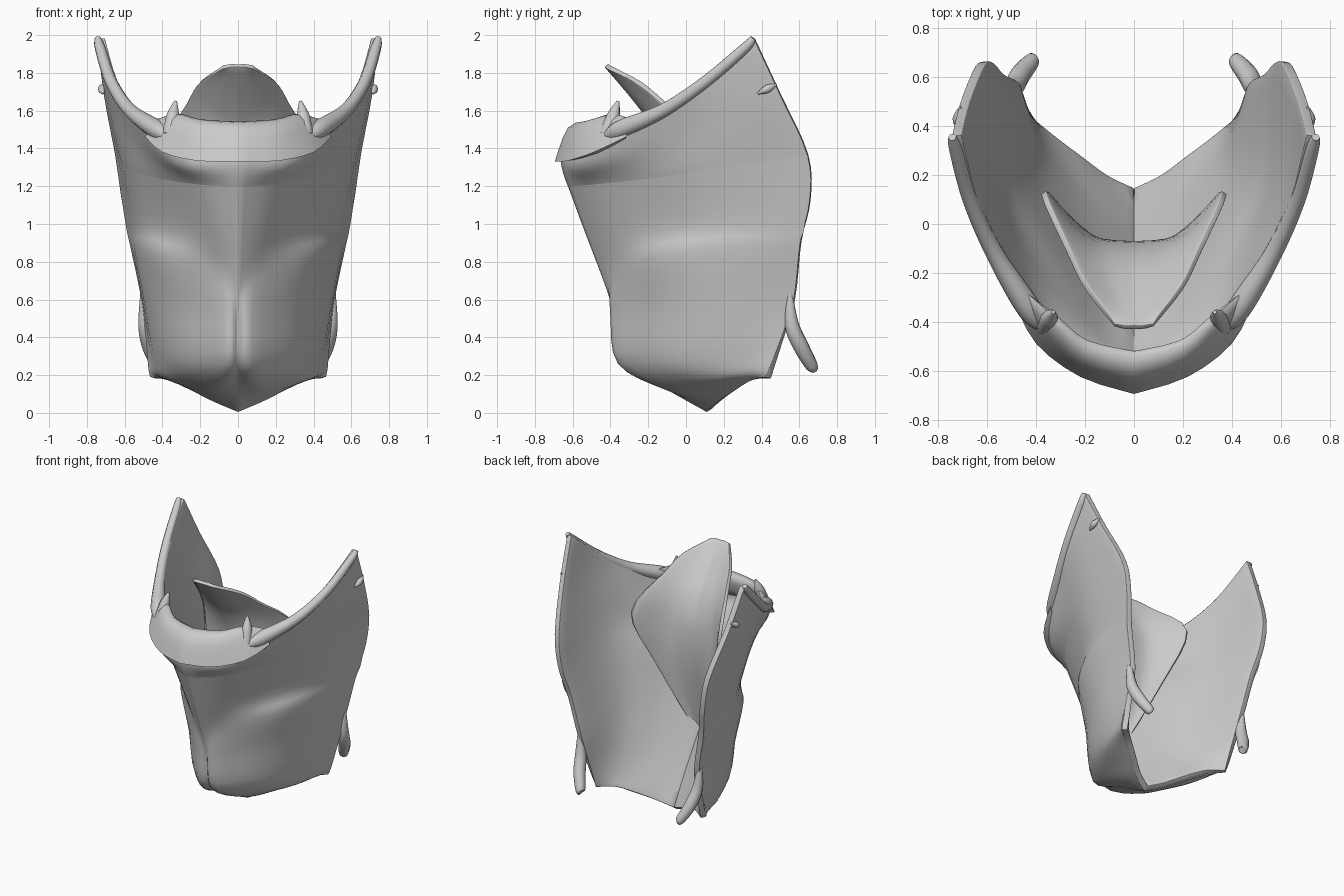
import bpy, bmesh
from mathutils import Vector


def resample(pts, n):
    # Catmull-Rom through tuples of any length
    out = []
    last = len(pts) - 1
    for i in range(last):
        p0, p1, p2, p3 = (Vector(pts[max(0, min(last, k))]) for k in (i - 1, i, i + 1, i + 2))
        for s in range(n):
            t = s / n
            out.append(0.5 * (2 * p1 + (p2 - p0) * t + (2 * p0 - 5 * p1 + 4 * p2 - p3) * t ** 2
                              + (3 * p1 - p0 - 3 * p2 + p3) * t ** 3))
    return out + [Vector(pts[-1])]


def smooth(ob):
    bpy.ops.object.select_all(action='DESELECT')
    ob.select_set(True)
    bpy.context.view_layer.objects.active = ob
    bpy.ops.object.shade_smooth_by_angle(angle=1.2)


def half_sheet(name, rows, n, thick, closed=False):
    # smooth lofted half surface, mirrored across x
    rows = [list(r) + [r[0]] if closed else r for r in rows]
    rows = [resample(r, n) for r in rows]
    cols = [resample(c, n) for c in zip(*rows)]
    bm = bmesh.new()
    grid = [[bm.verts.new(p) for p in c] for c in cols]
    for a, b in zip(grid, grid[1:]):
        for j in range(len(a) - 1):
            bm.faces.new((a[j], b[j], b[j + 1], a[j + 1]))
    if closed:
        bmesh.ops.remove_doubles(bm, verts=bm.verts, dist=1e-5)
        bmesh.ops.recalc_face_normals(bm, faces=bm.faces)
    me = bpy.data.meshes.new(name)
    bm.to_mesh(me)
    bm.free()
    ob = bpy.data.objects.new(name, me)
    bpy.context.collection.objects.link(ob)
    smooth(ob)
    m = ob.modifiers.new("mirror", 'MIRROR')
    m.merge_threshold = 0.002
    if thick:
        s = ob.modifiers.new("solid", 'SOLIDIFY')
        s.thickness = thick
        s.offset = -1
        b = ob.modifiers.new("bevel", 'BEVEL')
        b.width = 0.014
        b.segments = 3
        b.limit_method = 'ANGLE'
        b.angle_limit = 1.0
    return ob


def tubes(name, pts, n=5):
    # tapered tube (x, y, z, radius) on both sides
    for side, sx in (("right", 1), ("left", -1)):
        cu = bpy.data.curves.new(name, 'CURVE')
        cu.dimensions = '3D'
        cu.bevel_depth = 1.0
        cu.bevel_resolution = 3
        cu.use_fill_caps = True
        path = resample(pts, n)
        sp = cu.splines.new('POLY')
        sp.points.add(len(path) - 1)
        for p, q in zip(sp.points, path):
            p.co = (q[0] * sx, q[1], q[2], 1)
            p.radius = max(q[3], 0.003)
        sp.use_smooth = True
        bpy.context.collection.objects.link(bpy.data.objects.new(f"{name}_{side}", cu))


# lower edge and upper rows of the wall: front centre to back edge
edge = [(0, .11, .005), (.13, .17, .06), (.25, .26, .12), (.36, .34, .17), (.465, .42, .19)]
top = [
    [(0, -.625, 1.2), (.22, -.48, 1.21), (.46, -.12, 1.25), (.595, .2, 1.3), (.65, .645, 1.36)],
    [(0, -.66, 1.31), (.31, -.52, 1.31), (.53, -.11, 1.44), (.66, .2, 1.58), (.71, .5, 1.68)],
    [(0, -.66, 1.38), (.36, -.49, 1.42), (.58, -.12, 1.6), (.68, .1, 1.76), (.745, .36, 1.98)],
]
# main wall: slopes straight from the low back edge up to the rim
wall = [
    edge,
    [(0, -.04, .24), (.12, .05, .27), (.27, .16, .31), (.39, .3, .34), (.485, .49, .36)],
    [(0, -.24, .54), (.13, -.11, .56), (.3, .07, .58), (.43, .25, .6), (.51, .57, .6)],
    [(0, -.42, .86), (.15, -.3, .87), (.345, -.03, .89), (.49, .22, .9), (.57, .605, .9)],
    [(0, -.54, 1.05), (.17, -.42, 1.06), (.39, -.08, 1.08), (.54, .21, 1.1), (.615, .655, 1.12)],
]
half_sheet("shell_wall", wall + top, 4, 0.04)

# swollen lower front panels laid over the wall, with a ledge on top
panel = [
    edge,
    [(0, -.13, .14), (.12, -.09, .12), (.26, .04, .15), (.39, .2, .19), (.475, .44, .24)],
    [(0, -.34, .27), (.08, -.345, .26), (.3, -.1, .27), (.43, .2, .3), (.485, .488, .36)],
    [(0, -.375, .5), (.075, -.385, .54), (.335, -.12, .56), (.48, .2, .58), (.512, .565, .6)],
    [(0, -.43, .68), (.11, -.385, .76), (.385, -.14, .83), (.53, .2, .87), (.57, .595, .88)],
    [(0, -.54, .97), (.155, -.425, .96), (.38, -.11, .97), (.53, .2, 1.0), (.595, .63, 1.0)],
    top[0],
]
half_sheet("lower_front_panel", panel, 4, 0)

# inner leaf-shaped plate, curled toward the back
leaf = [
    [(0, -.43, 1.83), (.04, -.43, 1.83), (.08, -.42, 1.82)],
    [(0, -.27, 1.64), (.1, -.27, 1.67), (.2, -.27, 1.75)],
    [(0, -.16, 1.48), (.14, -.15, 1.52), (.27, -.13, 1.64)],
    [(0, -.1, 1.28), (.2, -.07, 1.31), (.38, .12, 1.4)],
    [(0, -.11, .97), (.14, -.09, .97), (.26, -.01, 1.0)],
    [(0, -.2, .47), (.02, -.2, .47), (.04, -.19, .47)],
]
half_sheet("inner_leaf", leaf[::-1], 4, 0.025)

# thick lip band across the front: outer low, outer top, inner top, inner low
band = [
    [(0, -.695, 1.33), (0, -.625, 1.51), (0, -.52, 1.53), (0, -.56, 1.37)],
    [(.22, -.625, 1.335), (.21, -.56, 1.52), (.19, -.475, 1.54), (.2, -.52, 1.37)],
    [(.4, -.49, 1.38), (.36, -.42, 1.55), (.31, -.38, 1.57), (.33, -.43, 1.39)],
    [(.49, -.32, 1.46), (.46, -.28, 1.54), (.44, -.28, 1.54), (.45, -.31, 1.46)],
]
half_sheet("front_lip", band, 3, 0, closed=True)

# small upright points where the lip ends
tubes("lip_point", [(.36, -.42, 1.47, .04), (.345, -.385, 1.57, .035), (.33, -.36, 1.65, .008)])
# rounded rim rising to the upper tip
tubes("upper_rim", [(.365, -.43, 1.46, .02), (.43, -.345, 1.5, .05), (.57, -.12, 1.6, .037),
                    (.67, .1, 1.75, .032), (.73, .31, 1.93, .028), (.743, .355, 1.985, .016)])
tubes("rim_knob", [(.715, .38, 1.69, .005), (.72, .43, 1.715, .022), (.71, .48, 1.74, .005)])
# lower horns at the back corners
tubes("lower_horn", [(.505, .55, .66, .01), (.49, .56, .47, .038), (.465, .61, .35, .042),
                     (.42, .665, .25, .034), (.41, .672, .235, .022)])
